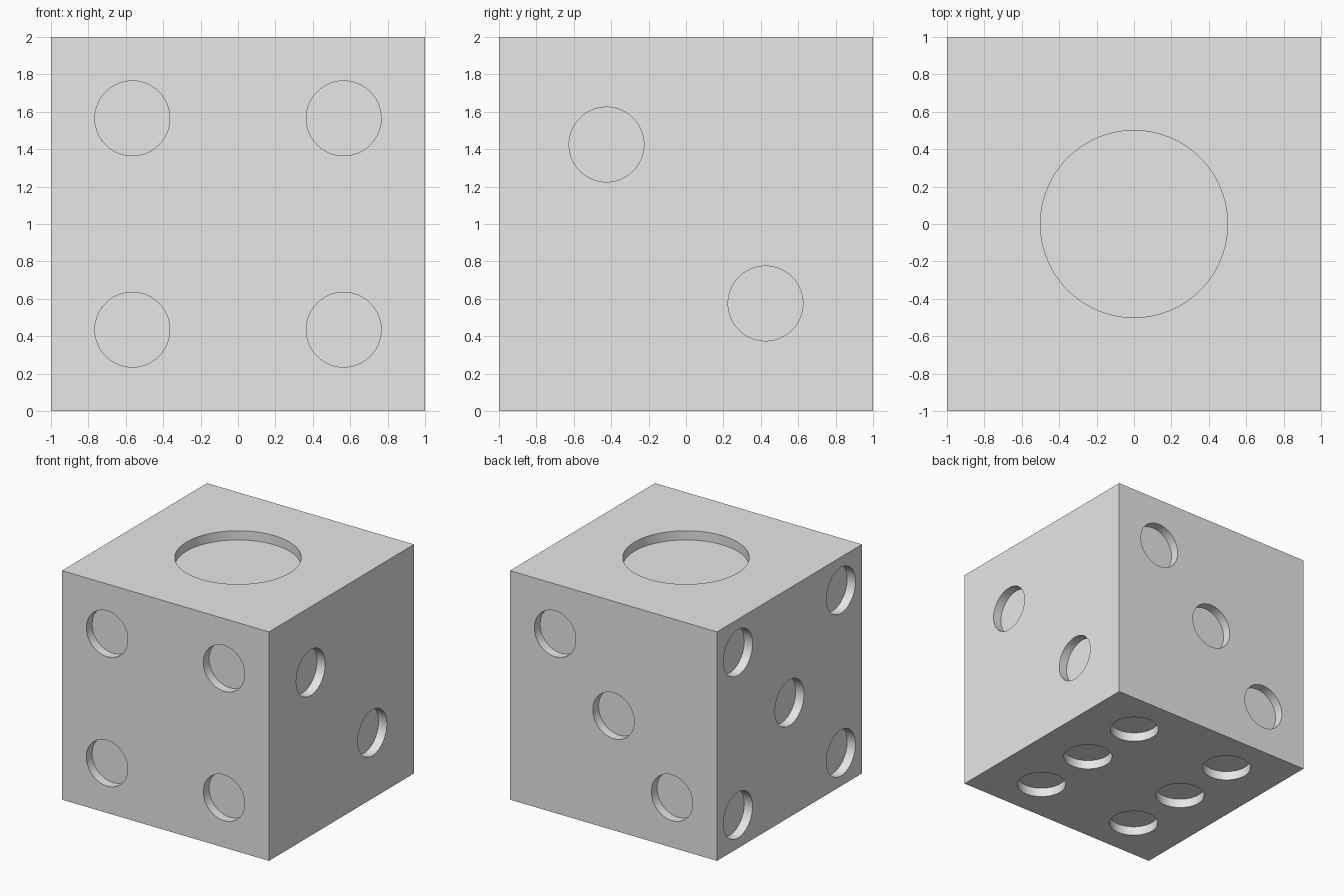
import bpy, bmesh
from math import radians
from mathutils import Matrix, Vector

if "Cube" in bpy.data.objects:
    bpy.data.objects.remove(bpy.data.objects["Cube"])

DEPTH = 0.08
CENTRE = Vector((0, 0, 1))

grey = bpy.data.materials.new("light_grey")
grey.use_nodes = True
colour = (0.8, 0.8, 0.8, 1)
grey.diffuse_color = colour
grey.node_tree.nodes["Principled BSDF"].inputs["Base Color"].default_value = colour


def new_object(name, bm):
    mesh = bpy.data.meshes.new(name)
    bm.to_mesh(mesh)
    bm.free()
    mesh.materials.append(grey)
    obj = bpy.data.objects.new(name, mesh)
    bpy.context.collection.objects.link(obj)
    return obj


# Pip layouts per face: outward normal, radius, pip positions in world axes
c, s, m = 0.565, 0.425, 0.71
faces = [
    ((0, 0, 1), 0.5, [(0, 0, 0)]),
    ((1, 0, 0), 0.2, [(0, -s, s), (0, s, -s)]),
    ((0, 1, 0), 0.2, [(c, 0, c), (0, 0, 0), (-c, 0, -c)]),
    ((0, -1, 0), 0.2, [(x, 0, z) for x in (-c, c) for z in (-c, c)]),
    ((-1, 0, 0), 0.2, [(0, y, z) for y in (-m, m) for z in (-m, m)] + [(0, 0, 0)]),
    ((0, 0, -1), 0.2, [(x, y, 0) for x in (-0.5, 0.5) for y in (-0.6, 0, 0.6)]),
]

# Cutter: one short cylinder per pip, straddling the face
bm = bmesh.new()
for normal, radius, spots in faces:
    n = Vector(normal)
    turn = n.to_track_quat('Z', 'Y').to_matrix().to_4x4()
    for spot in spots:
        place = Matrix.Translation(CENTRE + n + Vector(spot)) @ turn
        bmesh.ops.create_cone(bm, cap_ends=True, segments=96, radius1=radius,
                              radius2=radius, depth=2 * DEPTH, matrix=place)
cutter = new_object("pip_cutter", bm)
cutter.hide_render = True

# Die body
bm = bmesh.new()
bmesh.ops.create_cube(bm, size=2, matrix=Matrix.Translation(CENTRE))
die = new_object("die_body", bm)

# Sink the pips into the body
cut = die.modifiers.new("pips", 'BOOLEAN')
cut.operation = 'DIFFERENCE'
cut.solver = 'EXACT'
cut.object = cutter
bpy.context.view_layer.objects.active = die
die.select_set(True)
bpy.ops.object.modifier_apply(modifier=cut.name)
bpy.data.objects.remove(cutter)

# Round pip walls, sharp rims and edges
bpy.ops.object.shade_smooth_by_angle(angle=radians(30))
